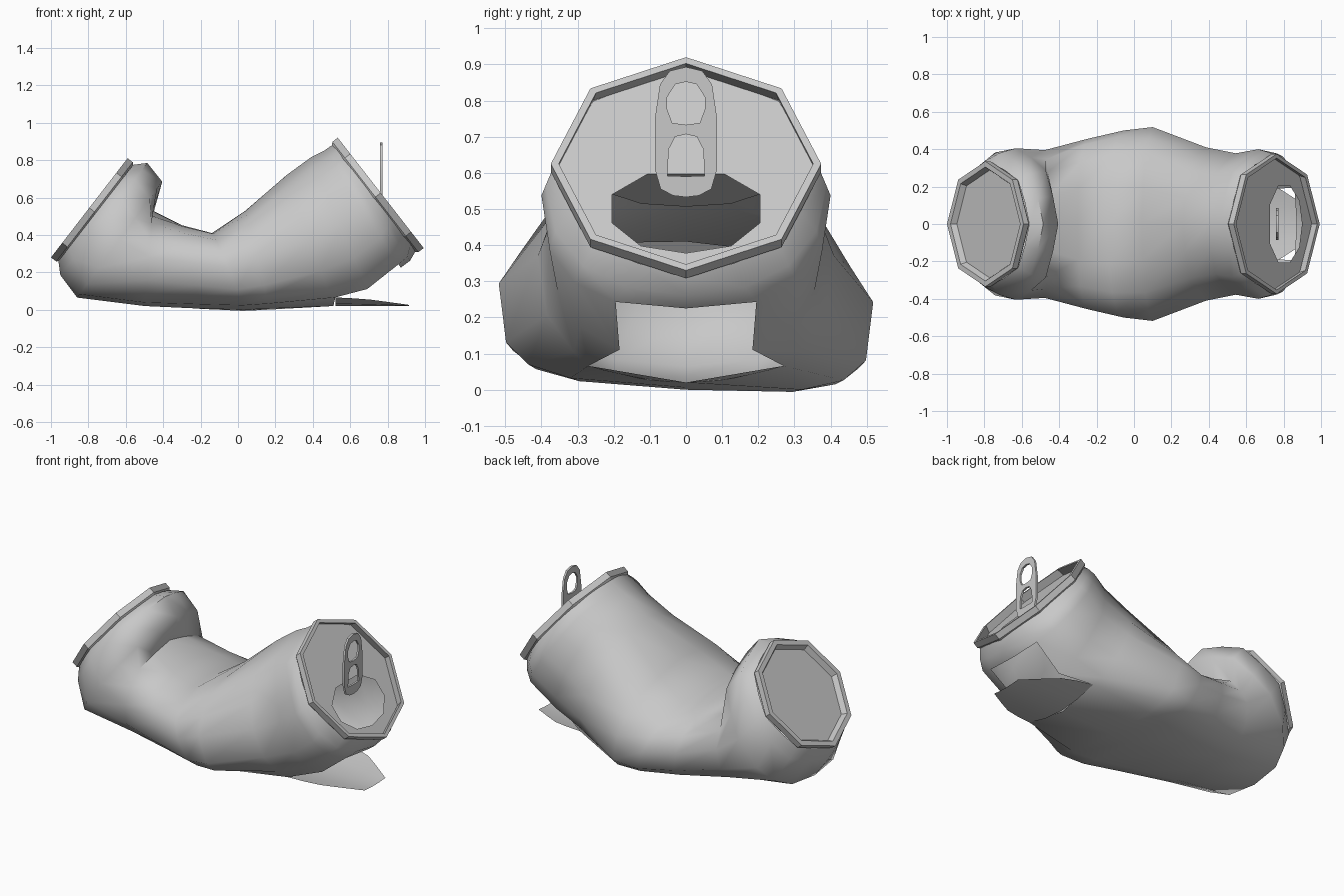
import bpy
import bmesh
import math
from mathutils import Vector

cube = bpy.data.objects.get("Cube")
if cube:
    bpy.data.objects.remove(cube)

metal = bpy.data.materials.new("bare_metal")
metal.use_nodes = True
GREY = (0.58, 0.58, 0.58, 1)
metal.diffuse_color = GREY
metal.node_tree.nodes["Principled BSDF"].inputs["Base Color"].default_value = GREY


def finish(bm, name, angle=30):
    """Turn a bmesh into a shaded object with the metal material."""
    bmesh.ops.recalc_face_normals(bm, faces=bm.faces[:])
    mesh = bpy.data.meshes.new(name)
    bm.to_mesh(mesh)
    bm.free()
    mesh.materials.append(metal)
    obj = bpy.data.objects.new(name, mesh)
    bpy.context.scene.collection.objects.link(obj)
    bpy.ops.object.select_all(action="DESELECT")
    obj.select_set(True)
    bpy.context.view_layer.objects.active = obj
    bpy.ops.object.shade_smooth_by_angle(angle=math.radians(angle))


def loft(bm, rows, closed, skip=()):
    """Bridge rows of points, leaving out the (row, column) cells in skip."""
    grid = [[bm.verts.new(p) for p in row] for row in rows]
    n = len(grid[0])
    for i in range(len(grid) - 1):
        for j in range(n if closed else n - 1):
            if (i, j) not in skip:
                k = (j + 1) % n
                bm.faces.new((grid[i][j], grid[i][k], grid[i + 1][k], grid[i + 1][j]))
    return grid


def fill_loops(bm, loops):
    """Fill the first loop, with the other loops left as holes."""
    edges = []
    for loop in loops:
        vs = [bm.verts.new(p) for p in loop]
        edges += [bm.edges.new((vs[i], vs[(i + 1) % len(vs)])) for i in range(len(vs))]
    bmesh.ops.triangle_fill(bm, use_beauty=True, use_dissolve=False, edges=edges)


def mirrored(half):
    """Complete a half outline of (side, up) points that starts and ends on side 0."""
    return half + [(-a, b) for a, b in half[-2:0:-1]]


class Frame:
    """Tilted plane of a can end: side is y, up runs along the face."""

    def __init__(self, x, z, normal_x, normal_z):
        self.c = Vector((x, 0, z))
        self.n = Vector((normal_x, 0, normal_z)).normalized()
        self.up = Vector((-self.n.z, 0, self.n.x))
        if self.up.z < 0:
            self.up.negate()

    def at(self, side, up, depth=0):
        return self.c + Vector((0, side, 0)) + self.up * up + self.n * depth

    def octagon(self, r, depth):
        return [self.at(r * math.sin(i * math.pi / 4), r * math.cos(i * math.pi / 4), depth)
                for i in range(8)]


# Crumpled body: low point, high point, half width, lower and upper roundness, lean
SECTIONS = [
    ((-.96, .26), (-.56, .775), .325, 1, 1, 0),
    ((-.95, .185), (-.485, .785), .38, 1, 1, 0),
    ((-.86, .065), (-.405, .685), .405, .75, 1, 0),
    ((-.50, .02), (-.455, .53), .395, .75, 1, .02),
    ((-.20, .006), (-.30, .452), .455, .65, .9, .05),
    ((.03, 0), (-.14, .41), .50, .55, .9, .05),
    ((.16, .006), (.04, .53), .518, .5, 1, .05),
    ((.51, .02), (.26, .72), .41, .8, 1, 0),
    ((.70, .09), (.39, .815), .378, .75, 1, 0),
    ((.87, .225), (.46, .85), .40, .75, 1, 0),
    ((.92, .262), (.488, .87), .388, .9, 1, 0),
    ((.95, .315), (.508, .882), .362, 1, 1, 0),
]
COLS = 16


def section(low, high, width, lower, upper, lean):
    low, high = Vector((low[0], 0, low[1])), Vector((high[0], 0, high[1]))
    ring = []
    for j in range(COLS):
        a = math.tau * j / COLS
        s, c = math.sin(a), math.cos(a)
        p = lower if c < 0 else upper
        r = .95 if j % 2 and p == 1 else 1
        along = .5 + .5 * r * math.copysign(abs(c) ** p, c)
        side = r * width * math.copysign(abs(s) ** p, s)
        ring.append(low.lerp(high, along) + Vector((0, side, -lean * side)))
    return ring


rings = [section(*s) for s in SECTIONS]
# Corners where the tear starts
FLAP_ROOT = (.52, .27, .066)
TEAR = 7
for col, sign in ((COLS // 2 - 1, 1), (COLS // 2 + 1, -1)):
    rings[TEAR][col] = Vector((FLAP_ROOT[0], sign * FLAP_ROOT[1], FLAP_ROOT[2]))
torn = {(i, j) for i in (TEAR, TEAR + 1) for j in (COLS // 2 - 1, COLS // 2)}
bm = bmesh.new()
loft(bm, rings, True, torn)
finish(bm, "can_body", 55)

# Torn flap under the lid end: x, half width, edge height
bm = bmesh.new()
rows = []
for x, half, edge in [FLAP_ROOT, (.62, .255, .061), (.71, .23, .054),
                      (.80, .175, .042), (.915, .10, .026)]:
    rows.append([(x, half * t, .02 + (edge - .02) * t * t) for t in (-1, -.5, 0, .5, 1)])
loft(bm, rows, False)
finish(bm, "torn_flap", 55)

# End rims
top = Frame(.763, .625, .789, .615)
bottom = Frame(-.795, .545, -.79, .61)
LID_DEPTH = -.045
for name, frame, profile, capped in (
        ("lid_rim", top, [(.36, -.05), (.374, -.036), (.374, 0), (.352, 0), (.364, LID_DEPTH)], False),
        ("base_rim", bottom, [(.325, -.045), (.335, -.035), (.335, 0), (.305, 0), (.288, -.03)], True)):
    bm = bmesh.new()
    grid = loft(bm, [frame.octagon(r, d) for r, d in profile], True)
    if capped:
        bm.faces.new(grid[-1])
    finish(bm, name)

# Lid with the drinking hole
mouth = mirrored([(0, 0), (.105, 0), (.205, -.073), (.205, -.172), (.125, -.253), (0, -.278)])
bm = bmesh.new()
fill_loops(bm, [top.octagon(.364, LID_DEPTH), [top.at(a, b, LID_DEPTH) for a, b in mouth]])
finish(bm, "lid")

# Tongue pushed inside from the upper edge of the hole
hinge = top.at(0, 0, LID_DEPTH)
inward = Vector((-.26, 0, -.09)).normalized()
bm = bmesh.new()
bm.faces.new([bm.verts.new(hinge - inward * b + Vector((0, a, 0))) for a, b in mouth])
finish(bm, "mouth_tongue")

# Raised pull tab with two openings
outline = mirrored([(0, .893), (.045, .882), (.072, .845), (.086, .75), (.086, .61),
                    (.07, .555), (.035, .537), (0, .533)])
upper_hole = mirrored([(0, .852), (.03, .845), (.052, .81), (.052, .775), (.038, .738), (0, .733)])
lower_hole = mirrored([(0, .707), (.03, .7), (.048, .665), (.051, .592), (0, .59)])
bm = bmesh.new()
fill_loops(bm, [[(.76, a, b) for a, b in loop] for loop in (outline, upper_hole, lower_hole)])
bmesh.ops.solidify(bm, geom=bm.faces[:], thickness=.012)
finish(bm, "pull_tab")
